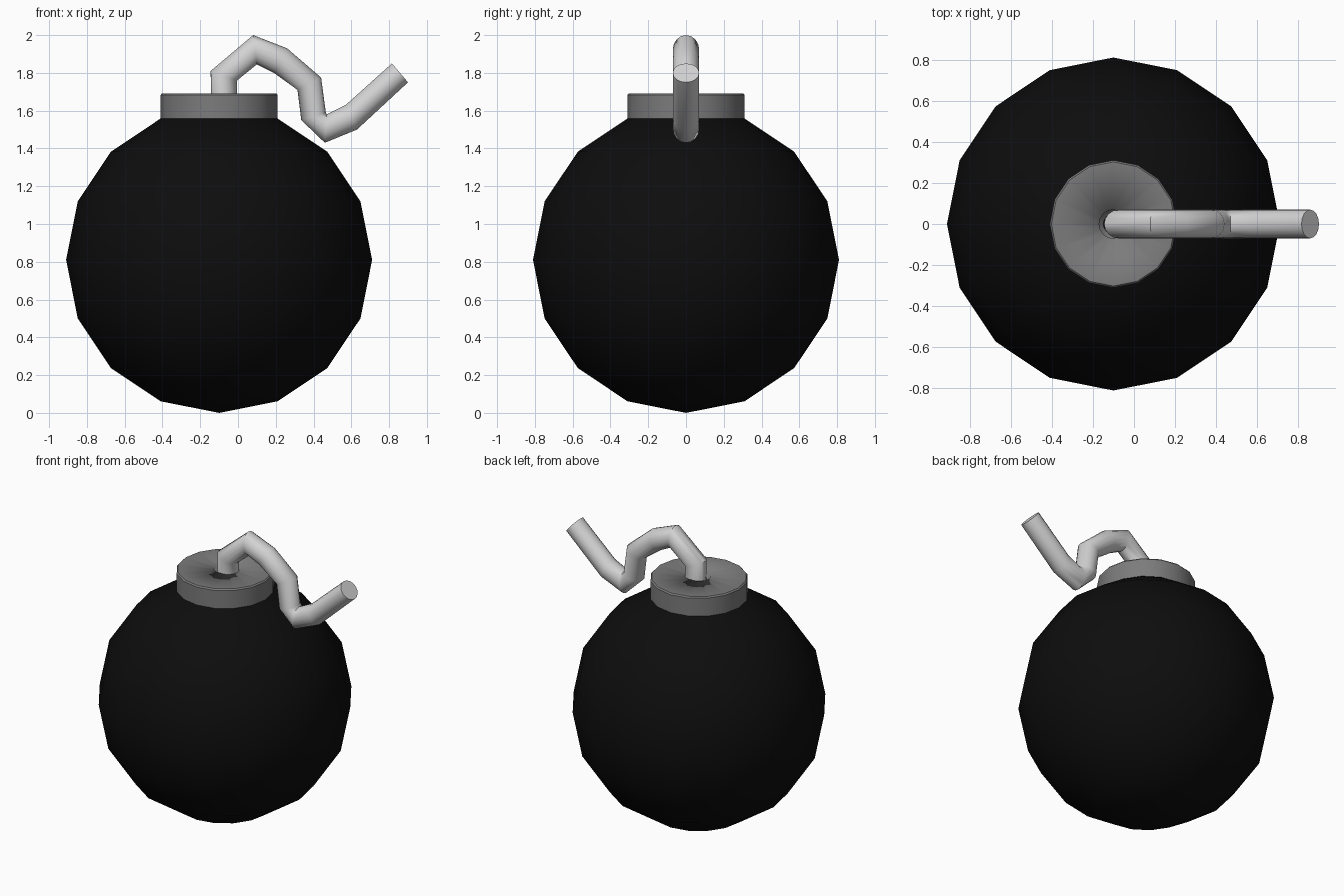
import bpy
import bmesh
import math
from mathutils import Vector

cube = bpy.data.objects.get("Cube")
if cube:
    bpy.data.objects.remove(cube, do_unlink=True)

AXIS_X = -0.10
SIDES = 16
RADIUS = 0.81


def make_material(name, value):
    mat = bpy.data.materials.new(name)
    mat.use_nodes = True
    colour = (value, value, value, 1)
    mat.diffuse_color = colour
    shader = mat.node_tree.nodes["Principled BSDF"]
    shader.inputs["Base Color"].default_value = colour
    return mat


def finish(bm, name, mat):
    bmesh.ops.recalc_face_normals(bm, faces=bm.faces[:])
    for face in bm.faces:
        face.smooth = True
    mesh = bpy.data.meshes.new(name)
    bm.to_mesh(mesh)
    bm.free()
    mesh.materials.append(mat)
    obj = bpy.data.objects.new(name, mesh)
    bpy.context.collection.objects.link(obj)
    return obj


def skin(bm, rings):
    """Join consecutive vertex rings with quads and close both ends."""
    for low, high in zip(rings, rings[1:]):
        for i in range(SIDES):
            j = (i + 1) % SIDES
            bm.faces.new((low[i], low[j], high[j], high[i]))
    bm.faces.new(rings[0])
    bm.faces.new(rings[-1])


def oval(bm, centre, across, along):
    """Ring of vertices spanned by two half-axis vectors."""
    angles = [math.tau * i / SIDES for i in range(SIDES)]
    return [bm.verts.new(centre + across * math.cos(a) + along * math.sin(a))
            for a in angles]


black = make_material("body black", 0.004)
grey = make_material("cap grey", 0.2)
pale = make_material("fuse pale grey", 0.65)

# Round body
bm = bmesh.new()
bmesh.ops.create_uvsphere(bm, u_segments=SIDES, v_segments=SIDES // 2, radius=RADIUS)
bmesh.ops.translate(bm, verts=bm.verts[:], vec=(AXIS_X, 0, RADIUS))
finish(bm, "body", black)

# Cap with a thin bevelled rim and a hole for the fuse
bm = bmesh.new()
profile = [(0.31, 1.558), (0.31, 1.683), (0.302, 1.692), (0.07, 1.692), (0.07, 1.61)]
rings = [oval(bm, Vector((AXIS_X, 0, z)), Vector((r, 0, 0)), Vector((0, r, 0)))
         for r, z in profile]
skin(bm, rings)
# Keep the rim crisp, but let the top blend softly into the hole
for ring in rings[:3]:
    for i in range(SIDES):
        bm.edges.get((ring[i], ring[(i + 1) % SIDES])).smooth = False
finish(bm, "cap", grey)

# Bent fuse: each joint is a mitred ring between two outline points
bm = bmesh.new()
joints = [
    ((-0.14, 1.60), (-0.005, 1.60)),
    ((-0.145, 1.81), (-0.005, 1.76)),
    ((0.08, 2.00), (0.10, 1.845)),
    ((0.26, 1.93), (0.19, 1.80)),
    ((0.44, 1.775), (0.315, 1.71)),
    ((0.465, 1.59), (0.335, 1.55)),
    ((0.47, 1.58), (0.46, 1.43)),
    ((0.57, 1.63), (0.63, 1.50)),
    ((0.815, 1.85), (0.90, 1.75)),
]
rings = []
for (ax, az), (bx, bz) in joints:
    a, b = Vector((ax, 0, az)), Vector((bx, 0, bz))
    rings.append(oval(bm, (a + b) / 2, (a - b) / 2, Vector((0, 0.07, 0))))
skin(bm, rings)
fuse = finish(bm, "fuse", pale)
bpy.ops.object.select_all(action="DESELECT")
fuse.select_set(True)
bpy.context.view_layer.objects.active = fuse
bpy.ops.object.shade_smooth_by_angle(angle=math.radians(50))
